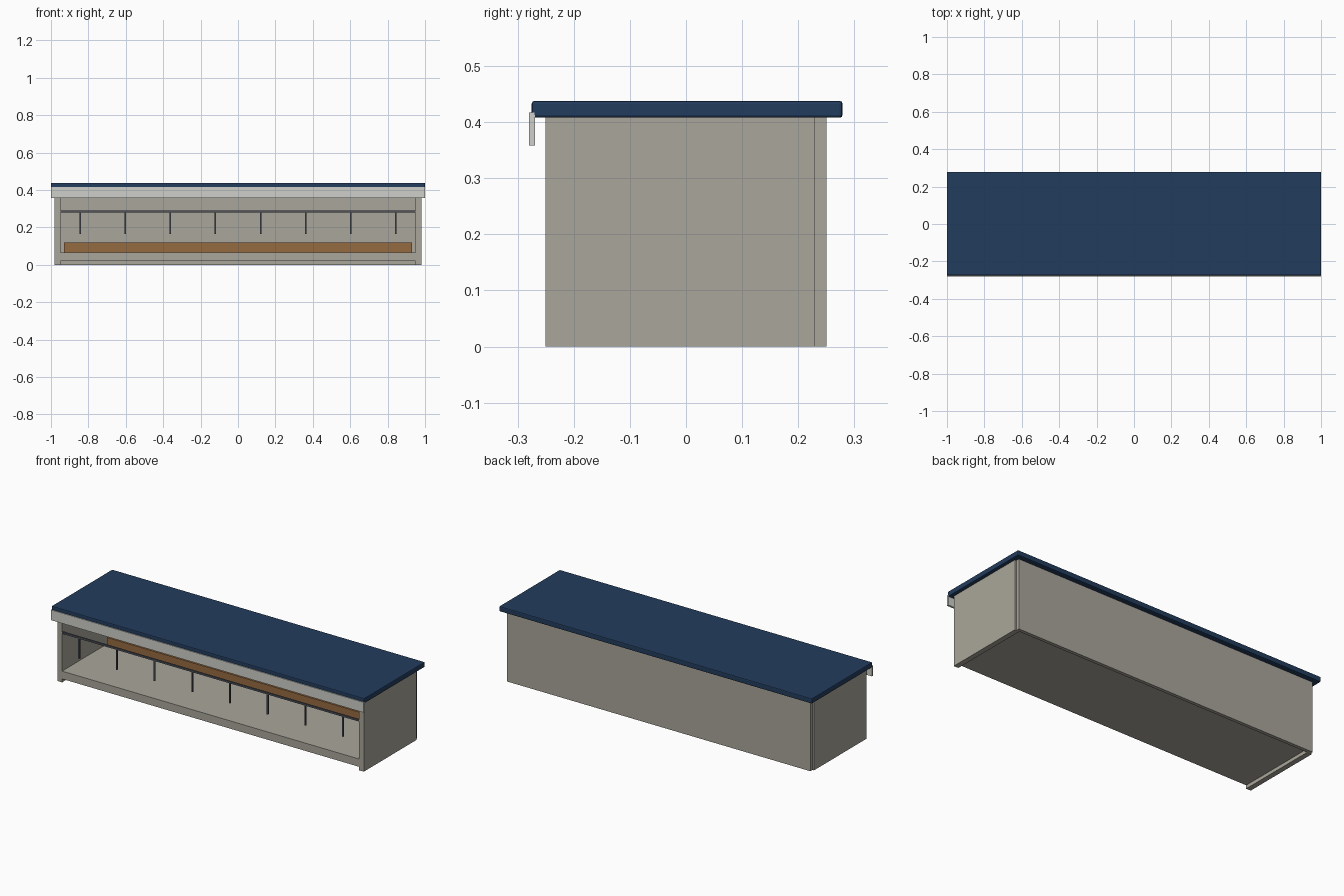
import bpy

old = bpy.data.objects.get("Cube")
if old:
    bpy.data.objects.remove(old, do_unlink=True)


def material(name, rgb):
    m = bpy.data.materials.new(name)
    m.use_nodes = True
    colour = (*rgb, 1)
    m.diffuse_color = colour
    m.node_tree.nodes["Principled BSDF"].inputs["Base Color"].default_value = colour
    return m


concrete = material("warm_concrete", (0.40, 0.38, 0.325))
roof_blue = material("navy_roof", (0.016, 0.045, 0.11))
trim = material("pale_trim", (0.62, 0.62, 0.59))
wood = material("bench_wood", (0.30, 0.145, 0.053))
metal = material("dark_metal", (0.085, 0.09, 0.11))


def box(name, mat, x, y, z, bevel=0):
    """Box spanning the given (low, high) pairs."""
    spans = (x, y, z)
    bpy.ops.mesh.primitive_cube_add(size=1, location=[(a + b) / 2 for a, b in spans])
    ob = bpy.context.object
    ob.name = name
    ob.scale = [b - a for a, b in spans]
    bpy.ops.object.transform_apply(location=False, rotation=False, scale=True)
    ob.data.materials.append(mat)
    if bevel:
        mod = ob.modifiers.new("rounded_edges", "BEVEL")
        mod.width = bevel
        mod.segments = 2
    return ob


# Shell: slab raised off the ground, back wall and two side walls
WALL_TOP = 0.408
box("floor_slab", concrete, (-0.95, 0.95), (-0.25, 0.23), (0.02, 0.065))
box("back_wall", concrete, (-0.97, 0.97), (0.23, 0.25), (0, WALL_TOP))
for side, low in (("right", -0.98), ("left", 0.95)):
    box(side + "_wall", concrete, (low, low + 0.03), (-0.25, 0.23), (0, WALL_TOP))

# Roof with soft edges and a front fascia board
box("roof", roof_blue, (-1, 1), (-0.275, 0.279), (WALL_TOP, 0.438), bevel=0.005)
box("fascia", trim, (-1, 1), (-0.28, -0.269), (0.358, 0.417))

# Bench along the back wall
box("bench", wood, (-0.93, 0.93), (0.13, 0.23), (0.066, 0.12))

# Front rail with hanging rods
box("front_rail", metal, (-0.95, 0.95), (-0.25, -0.24), (0.281, 0.291))
for i in range(8):
    x = (i - 3.5) * 0.241
    box(f"hanging_rod_{i + 1}", metal, (x - 0.004, x + 0.004),
        (-0.249, -0.241), (0.165, 0.283))
